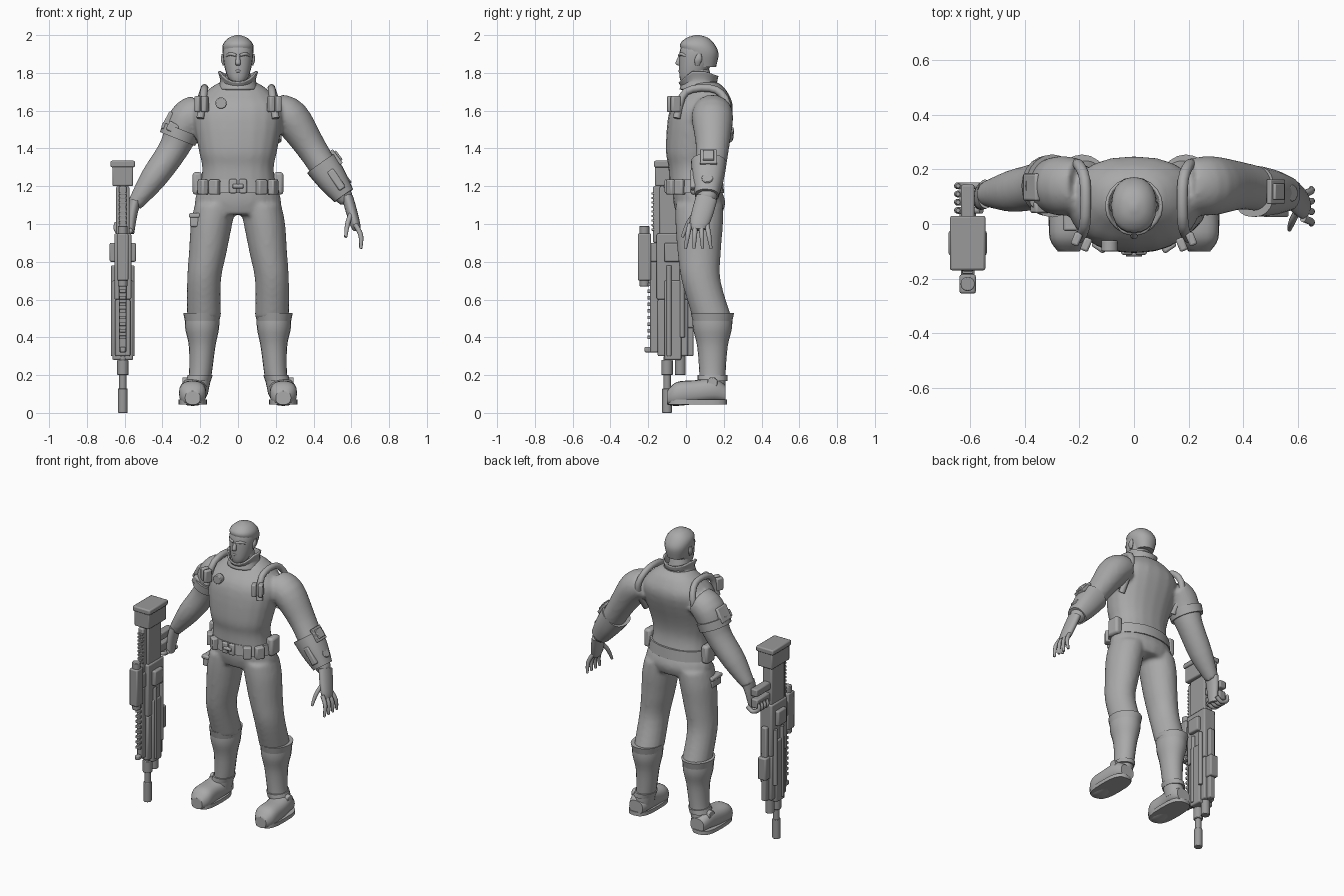
import bpy, bmesh, math
from mathutils import Vector, Matrix

cube = bpy.data.objects.get("Cube")
if cube:
    bpy.data.objects.remove(cube, do_unlink=True)

X, Y, Z = Vector((1, 0, 0)), Vector((0, 1, 0)), Vector((0, 0, 1))
SIDES = {"right": -1, "left": 1}


def material(name, value):
    mat = bpy.data.materials.new(name)
    colour = (value, value, value, 1)
    mat.use_nodes = True
    mat.diffuse_color = colour
    mat.node_tree.nodes["Principled BSDF"].inputs["Base Color"].default_value = colour
    return mat


BODY = material("light grey", .4)
METAL = material("mid grey", .32)


def finish(name, bm, mat=BODY, bevel=0, merge=False):
    """Turn a bmesh into a shaded object, optionally bevelled or merged into one skin."""
    bmesh.ops.recalc_face_normals(bm, faces=bm.faces)
    mesh = bpy.data.meshes.new(name)
    bm.to_mesh(mesh)
    bm.free()
    mesh.materials.append(mat)
    obj = bpy.data.objects.new(name, mesh)
    bpy.context.collection.objects.link(obj)
    bpy.ops.object.select_all(action='DESELECT')
    obj.select_set(True)
    bpy.context.view_layer.objects.active = obj
    bpy.ops.object.shade_smooth_by_angle(angle=math.radians(40))
    if bevel:
        mod = obj.modifiers.new("Bevel", 'BEVEL')
        mod.width = bevel
        mod.segments = 2
    if merge:
        mod = obj.modifiers.new("Merge", 'REMESH')
        mod.mode = 'VOXEL'
        mod.voxel_size = .012
        mod.use_smooth_shade = True
        mod = obj.modifiers.new("Relax", 'SMOOTH')
        mod.iterations = 6
    return obj


def spline(rows, steps=4):
    """Smooth curve through rows of (x, y, z, radius); rows without x are centred."""
    pts = [Vector((0,) * (4 - len(row)) + tuple(row)) for row in rows]
    pts = [pts[0], *pts, pts[-1]]
    out = []
    for before, start, end, after in zip(pts, pts[1:], pts[2:], pts[3:]):
        leave, arrive = (end - before) / 2, (after - start) / 2
        for k in range(steps):
            t = k / steps
            ease = t * t * (3 - 2 * t)
            out.append(start.lerp(end, ease) + leave * t * (1 - t)**2 - arrive * t * t * (1 - t))
    return out + [pts[-1]]


def tube(bm, rows, axis=None, ref=Y, depth=1, power=2, sides=20, caps=True):
    """Loft rounded sections along a path; depth is their ratio along ref."""
    pts = spline(rows)
    rings = []
    for i, p in enumerate(pts):
        ahead, behind = pts[min(i + 1, len(pts) - 1)], pts[max(i - 1, 0)]
        tangent = axis or (ahead - behind).to_3d().normalized()
        v = (ref - tangent * ref.dot(tangent)).normalized()
        u = v.cross(tangent)
        ring = []
        for k in range(sides):
            angle = math.tau * k / sides
            c, s = (math.copysign(abs(w)**(2 / power), w) for w in (math.cos(angle), math.sin(angle)))
            ring.append(bm.verts.new(Vector(p[:3]) + (u * c + v * s * depth) * p[3]))
        rings.append(ring)
    for low, high in zip(rings, rings[1:]):
        for k in range(sides):
            bm.faces.new((low[k - 1], low[k], high[k], high[k - 1]))
    if caps:
        bm.faces.new(rings[0])
        bm.faces.new(rings[-1])


def loft(name, rows, mat=BODY, **options):
    bm = bmesh.new()
    tube(bm, rows, **options)
    return finish(name, bm, mat)


def flip(rows, side):
    return [(x * side, *rest) for x, *rest in rows]


def finger(bm, *points):
    radii = [.013] * (len(points) - 1) + [.008]
    tube(bm, [(*point, radius) for point, radius in zip(points, radii)], sides=10)


def box(name, centre, size, turn=0, axis='Z', mat=BODY, bevel=.008):
    bm = bmesh.new()
    bmesh.ops.create_cube(bm, size=1)
    bm.transform(Matrix.Translation(centre) @ Matrix.Rotation(turn, 4, axis) @ Matrix.Diagonal((*size, 1)))
    return finish(name, bm, mat, bevel)


def rod(name, start, end, radius, mat=BODY):
    start, end = Vector(start), Vector(end)
    bm = bmesh.new()
    bmesh.ops.create_cone(bm, cap_ends=True, segments=20, radius1=radius, radius2=radius,
                          depth=(end - start).length)
    turn = Z.rotation_difference(end - start).to_matrix().to_4x4()
    bm.transform(Matrix.Translation((start + end) / 2) @ turn)
    return finish(name, bm, mat, .004)


# Shirt: torso and both sleeves merged into one skin
left_sleeve = [(.2, .14, 1.6, .09), (.28, .14, 1.56, .1), (.39, .14, 1.4, .08), (.5, .12, 1.23, .07),
               (.58, .11, 1.12, .04)]
right_sleeve = [(-.2, .14, 1.6, .09), (-.27, .14, 1.55, .1), (-.34, .14, 1.4, .08), (-.45, .12, 1.24, .07),
                (-.55, .11, 1.1, .04)]
shirt = bmesh.new()
tube(shirt, [(.05, 1.2, .2), (.04, 1.3, .19), (.04, 1.4, .21), (.08, 1.6, .24), (.1, 1.7, .17), (.1, 1.75, .1)],
     axis=Z, depth=.7, power=2.3)
for sleeve in (left_sleeve, right_sleeve):
    tube(shirt, sleeve, depth=1.1)
finish("shirt", shirt, merge=True)

# Trousers: pelvis and legs merged
trousers = bmesh.new()
tube(trousers, [(.05, 1.22, .2), (.07, 1.12, .23), (.07, 1.05, .2)], axis=Z, depth=.6)
for side in SIDES.values():
    leg = [(.12, .07, 1.1, .11), (.14, .07, 1, .11), (.16, .07, .85, .1), (.18, .08, .7, .09), (.18, .14, .5, .09)]
    tube(trousers, flip(leg, side), axis=Z, depth=1.15)
finish("trousers", trousers, merge=True)

# Boots, soles and ankle studs
for label, side in SIDES.items():
    shaft = [(.19, .14, .53, .09), (.19, .14, .45, .09), (.19, .14, .35, .07), (.2, .14, .2, .06), (.22, .14, .1, .06)]
    foot = [(.23, .21, .1, .05), (.23, .15, .12, .07), (.24, .05, .11, .07), (.24, -.05, .1, .07), (.24, -.1, .08, .04)]
    loft(label + "_boot_shaft", flip(shaft, side), axis=Z, depth=1.15)
    loft(label + "_boot_cuff", flip([(.19, .14, .53, .1), (.19, .14, .48, .09)], side), axis=Z, depth=1.15)
    loft(label + "_ankle_strap", flip([(.2, .14, .2, .066), (.21, .14, .17, .066)], side), axis=Z, depth=1.2)
    loft(label + "_boot_foot", flip(foot, side), axis=Y, ref=Z, depth=.9, power=2.5)
    loft(label + "_boot_sole", flip([(.24, .06, z, .075) for z in (.045, .07)], side), axis=Z, depth=2.1, power=3)
    rod(label + "_ankle_stud", (side * .25, .14, .16), (side * .295, .14, .16), .028)

# Neck, head, hair and face
loft("neck", [(.08, 1.68, .08), (.06, 1.83, .06)], axis=Z)
loft("head", [(.01, 1.745, .03), (.03, 1.78, .056), (.05, 1.85, .075), (.06, 1.92, .08), (.06, 1.97, .06),
              (.06, 1.99, .01)], axis=Z, depth=1.15, power=2.2)
loft("hair", [(.09, 1.83, .06), (.08, 1.9, .08), (.06, 1.95, .08), (.06, 1.985, .05), (.06, 2, .01)],
     axis=Z, depth=1.15, power=2.2)
loft("nose", [(-.03, 1.89, .009), (-.042, 1.85, .014), (-.03, 1.838, .008)], axis=Z)
loft("mouth", [(-.02, -.02, 1.805, .005), (-.033, 1.81, .008), (.02, -.02, 1.805, .005)])
for label, side in SIDES.items():
    loft(label + "_brow", flip([(.01, -.034, 1.893, .008), (.04, -.024, 1.9, .009), (.06, 0, 1.89, .007)], side))
    loft(label + "_ear", flip([(.075, .06, 1.84, .006), (.08, .065, 1.87, .011), (.08, .07, 1.9, .006)], side),
         axis=Z, depth=1.8)

# Open collar with dropped front and flared points
collar = bmesh.new()
tube(collar, [(.075, 1.71, .1), (.07, 1.76, .085), (.065, 1.81, .097)], axis=Z, caps=False)
for vert in collar.verts:
    if vert.co.z > 1.75:
        vert.co.z -= max(0, .03 - vert.co.y) * .9 + max(0, vert.co.y - .1) * .4
collar_object = finish("collar", collar)
collar_object.modifiers.new("Thickness", 'SOLIDIFY').thickness = .01

# Shoulder harness, chest pouches and badge
for label, side in SIDES.items():
    strap = [(.2, -.05, 1.56, .02), (.18, 0, 1.7, .02), (.18, .16, 1.71, .02), (.21, .22, 1.6, .02),
             (.21, .13, 1.44, .02)]
    loft(label + "_harness", flip(strap, side), ref=X)
    for step in range(2):
        box(label + "_chest_pouch", (side * (.175 + .035 * step), -.075 + .02 * step, 1.635),
            (.03, .05, .085), side * .4)
rod("chest_badge", (-.09, -.06, 1.64), (-.09, -.1, 1.64), .03)

# Belt, buckle and pouches placed around it
loft("belt", [(.05, 1.165, .223), (.05, 1.235, .214)], axis=Z, depth=.68)
rod("buckle_bar", (-.03, -.108, 1.2), (.03, -.108, 1.2), .012)
for label, side in SIDES.items():
    box(label + "_buckle", (side * .026, -.103, 1.2), (.042, .02, .075))
    box(label + "_hip_pouch", (side * .215, .07, 1.215), (.05, .09, .12), bevel=.015)
    for angle in (.6, 1):
        box(label + "_belt_pouch", (side * .22 * math.sin(angle), .05 - .155 * math.cos(angle), 1.195),
            (.055, .04, .08), side * angle)
box("thigh_pocket", (-.225, .03, 1.02), (.06, .1, .07))
box("thigh_pocket_flap", (-.23, .03, 1.045), (.06, .11, .025))

# Right armband with its case
loft("armband", [(-.3, .14, 1.5, .105), (-.32, .14, 1.45, .1)], depth=1.1)
box("armband_case", (-.368, .135, 1.545), (.04, .1, .1), .5, 'Y')
box("armband_clip", (-.345, .06, 1.51), (.06, .04, .05), .5, 'Y')

# Left forearm brace with plates and dial, set out along the forearm
elbow, wrist, outward = Vector((.44, .12, 1.32)), Vector((.56, .11, 1.15)), Vector((.8, 0, .6))
middle = elbow.lerp(wrist, .5)
loft("forearm_brace", [(*elbow, .09), (*middle, .08), (*wrist, .06)], depth=1.05, power=2.4)
for label, height, width in (("plate", .085, .09), ("screen", .095, .06)):
    box("brace_" + label, elbow.lerp(wrist, .1) + outward * height, (.02, width, width), -.64, 'Y', bevel=.004)
box("brace_front_plate", middle + Vector((.02, -.075, 0)), (.04, .03, .12), -.6, 'Y')
dial = elbow.lerp(wrist, .7)
rod("brace_dial", dial, dial + outward * .075, .03)

# Open left hand
hand = bmesh.new()
tube(hand, [(.58, .11, 1.14, .03), (.6, .09, 1.07, .03), (.62, .07, 1, .027), (.63, .07, .97, .02)], depth=1.9)
for i in range(4):
    y, spread = .11 - .03 * i, (1.5 - i) * .015
    finger(hand, (.62, y, 1), (.65, y + spread / 2, .94), (.65, y + spread, .87))
finger(hand, (.6, .05, 1.06), (.58, .01, 1), (.57, -.02, .93))
finish("left_hand", hand)

# Right hand closed on the grip
fist = bmesh.new()
tube(fist, [(-.545, .11, 1.12, .03), (-.56, .1, 1.05, .027), (-.57, .09, .95, .02)], depth=1.8)
for i in range(4):
    y = .05 + .03 * i
    finger(fist, (-.56, y, .97), (-.6, y, .945), (-.645, y, .97), (-.645, y, 1.01))
finish("right_hand", fist)

# Rifle pointing down: low end, high end, width, depth, shift along y
GUN, SPINE = -.61, -.07
blocks = {
    "stock_block": (1.2, 1.32, .11, .19, 0), "stock_cap": (1.3, 1.335, .13, .2, 0),
    "stock_neck": (.9, 1.2, .07, .14, 0), "stock_rail": (.9, 1.2, .04, .05, -.08),
    "receiver": (.6, .95, .09, .17, 0), "hand_grip": (.97, 1.03, .05, .14, .14),
    "grip_guard": (1.05, 1.1, .05, .15, .14), "handguard": (.3, .6, .08, .16, 0),
    "side_shroud": (.28, .7, .11, .09, 0), "top_rail": (.32, .8, .04, .06, -.09),
    "scope_body": (.7, .95, .06, .07, -.15), "scope_mount": (.8, .9, .05, .06, -.1),
    "side_lugs": (.8, .9, .14, .09, 0), "magazine": (.45, .6, .06, .06, .1),
    "lower_rail": (.3, .8, .04, .04, .09), "rail_foot": (.32, .35, .03, .08, -.11)}
for label, (low, high, width, depth, shift) in blocks.items():
    box(label, (GUN, SPINE + shift, (low + high) / 2), (width, depth, high - low), mat=METAL)
for i in range(9):
    box("rail_tooth", (GUN, -.195, .4 + i * .035), (.035, .02, .018), mat=METAL, bevel=.002)
    box("stock_tooth", (GUN, -.175, .97 + i * .024), (.04, .015, .012), mat=METAL, bevel=.002)
rods = {"barrel": (-.1, .05, .3, .02), "muzzle": (-.1, 0, .13, .026), "barrel_collar": (-.1, .2, .28, .03),
        "lower_tube": (-.03, .2, .45, .028), "scope_tube": (-.22, .67, .99, .026)}
for label, (y, low, high, radius) in rods.items():
    rod(label, (GUN, y, low), (GUN, y, high), radius, METAL)
for label, side in SIDES.items():
    for step in range(2):
        x, y = GUN + side * .048, -.09 + .07 * step
        rod(label + "_pipe", (x, y, .3 + .1 * step), (x, y, .78), .014, METAL)
rod("side_pivot", (GUN - .07, SPINE, .85), (GUN + .07, SPINE, .85), .04, METAL)
